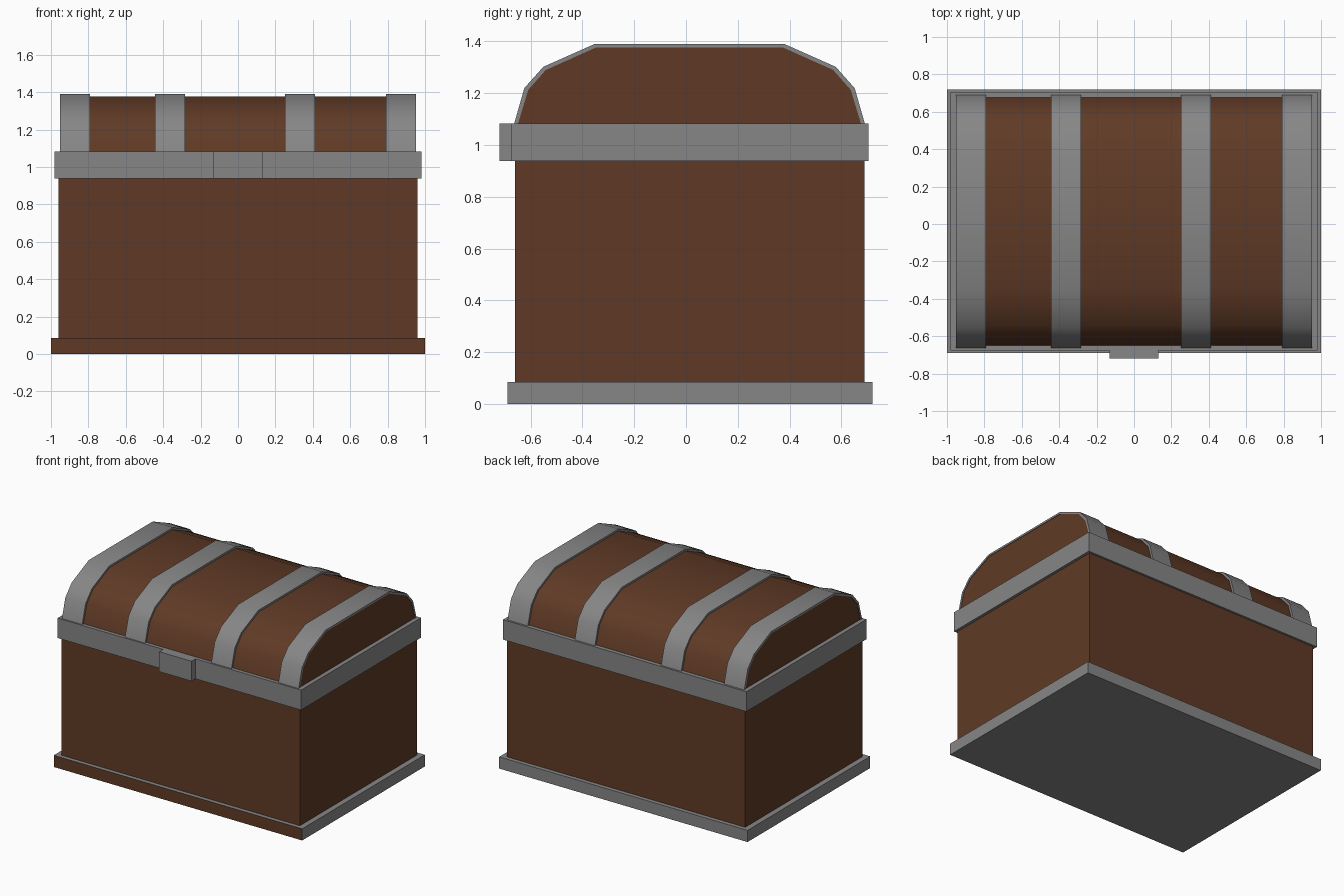
import bpy, bmesh, math

if "Cube" in bpy.data.objects:
    bpy.data.objects.remove(bpy.data.objects["Cube"])


def material(name, rgb):
    m = bpy.data.materials.new(name)
    m.diffuse_color = (*rgb, 1.0)
    m.use_nodes = True
    m.node_tree.nodes["Principled BSDF"].inputs["Base Color"].default_value = m.diffuse_color
    return m


WOOD = material("brown wood", (0.115, 0.042, 0.019))
IRON = material("grey iron", (0.24, 0.24, 0.24))


def finish(name, bm, *mats):
    bmesh.ops.recalc_face_normals(bm, faces=bm.faces)
    me = bpy.data.meshes.new(name)
    bm.to_mesh(me)
    bm.free()
    for m in mats:
        me.materials.append(m)
    ob = bpy.data.objects.new(name, me)
    bpy.context.collection.objects.link(ob)
    return ob


def extrude_x(name, profile, x0, x1, mat):
    """Solid from a closed (y, z) profile between x0 and x1."""
    bm = bmesh.new()
    a = [bm.verts.new((x0, y, z)) for y, z in profile]
    b = [bm.verts.new((x1, y, z)) for y, z in profile]
    bm.faces.new(a)
    bm.faces.new(b[::-1])
    n = len(profile)
    for i in range(n):
        j = (i + 1) % n
        bm.faces.new((a[i], a[j], b[j], b[i]))
    ob = finish(name, bm, mat)
    bpy.ops.object.select_all(action='DESELECT')
    ob.select_set(True)
    bpy.context.view_layer.objects.active = ob
    bpy.ops.object.shade_smooth_by_angle(angle=math.radians(40))
    return ob


def box(name, x, y, z, *mats):
    bm = bmesh.new()
    bmesh.ops.create_cube(bm, size=1)
    for v in bm.verts:
        for i, (lo, hi) in enumerate((x, y, z)):
            v.co[i] = hi if v.co[i] > 0 else lo
    return finish(name, bm, *mats)


# base plate: iron with a wooden front face
base = box("base_plate", (-1, 1), (-0.69, 0.72), (0, 0.085), IRON, WOOD)
for p in base.data.polygons:
    if p.normal.y < -0.5:
        p.material_index = 1

# chest body, rim band and latch
box("chest_body", (-0.96, 0.96), (-0.66, 0.69), (0.08, 0.95), WOOD)
box("rim_band", (-0.98, 0.98), (-0.675, 0.705), (0.938, 1.083), IRON)
box("latch", (-0.13, 0.13), (-0.72, -0.67), (0.938, 1.083), IRON)

# lid: faceted arch, symmetric about y = 0.0135
MID = 0.0135
half_outer = [(0.678, 1.08), (0.638, 1.22), (0.565, 1.302), (0.367, 1.39)]
half_inner = [(0.663, 1.08), (0.623, 1.213), (0.555, 1.290), (0.363, 1.376)]


def arch(half):
    return [(MID - y, z) for y, z in half] + [(MID + y, z) for y, z in half[::-1]]


extrude_x("lid", arch(half_inner), -0.949, 0.949, WOOD)

# iron straps following the arch
strap = arch(half_outer) + arch(half_inner)[::-1]
for i, (x0, x1) in enumerate(((-0.953, -0.79), (-0.445, -0.283),
                              (0.25, 0.412), (0.79, 0.953))):
    extrude_x(f"lid_strap_{i + 1}", strap, x0, x1, IRON)
